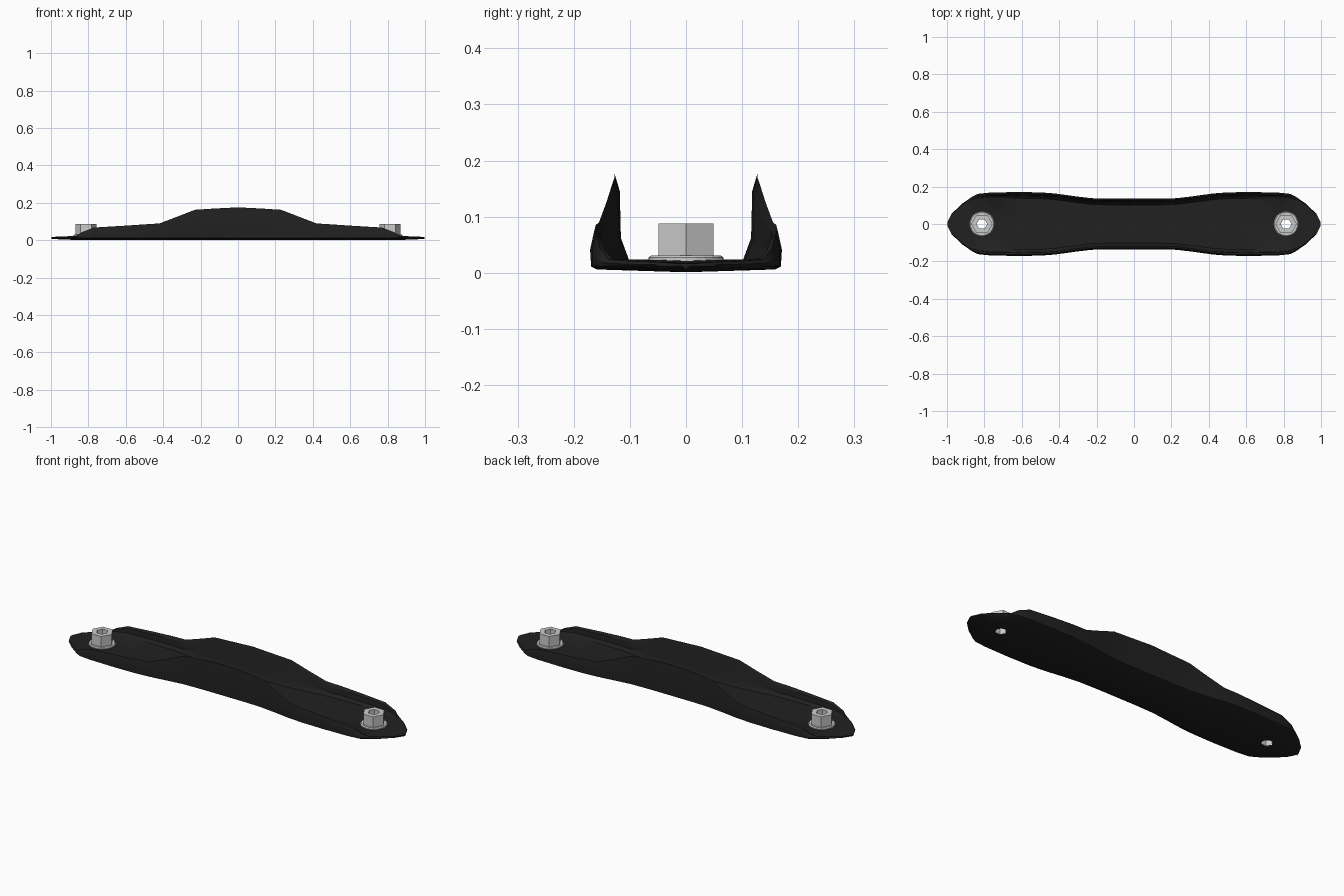
import bpy, bmesh, math

if "Cube" in bpy.data.objects:
    bpy.data.objects.remove(bpy.data.objects["Cube"])

# Half the length of the channel: x, half width, flange top height
half = [(0.0, 0.135, 0.176), (0.12, 0.135, 0.170), (0.23, 0.138, 0.163),
        (0.32, 0.149, 0.128), (0.42, 0.163, 0.090), (0.50, 0.169, 0.085),
        (0.62, 0.171, 0.077), (0.77, 0.168, 0.068), (0.835, 0.161, 0.043),
        (0.865, 0.146, 0.024), (0.92, 0.108, 0.021), (0.975, 0.055, 0.019),
        (0.998, 0.008, 0.016)]
stations = [(-x, w, h) for x, w, h in reversed(half[1:])] + half


def section(w, h, x):
    """Half of the U-shaped cross-section, bottom centre to floor centre."""
    base = 0.001 if abs(x) < 0.85 else 0.001 + 0.04 * (abs(x) - 0.85)
    floor = min(0.024, h)
    t = min(1.0, w / 0.12)
    up = max(0.0, h - floor)
    return [(0, base), (w - 0.012 * t, base + 0.005), (w - 0.002 * t, base + 0.01),
            (w, floor * 0.6 + 0.003 + up * 0.45),
            (w - 0.008 * t, h),
            (w - 0.017 * t, floor + up * 0.80),
            (w - 0.019 * t, floor + up * 0.25),
            (w - 0.033 * t, floor), (0, floor - 0.002)]


def add_object(name, bm):
    bmesh.ops.recalc_face_normals(bm, faces=bm.faces[:])
    me = bpy.data.meshes.new(name)
    bm.to_mesh(me)
    bm.free()
    ob = bpy.data.objects.new(name, me)
    bpy.context.collection.objects.link(ob)
    return ob


def tube(name, profile, sides, x):
    """Revolve a closed (radius, z) profile about a vertical axis."""
    bm = bmesh.new()
    rings = []
    for i in range(sides):
        a = 2 * math.pi * i / sides
        rings.append([bm.verts.new((x + r * math.cos(a), r * math.sin(a), z))
                      for r, z in profile])
    n = len(profile)
    for i in range(sides):
        a, b = rings[i], rings[(i + 1) % sides]
        for j in range(n):
            k = (j + 1) % n
            bm.faces.new((a[j], b[j], b[k], a[k]))
    return add_object(name, bm)


# Channel bracket lofted along x
bm = bmesh.new()
rings = []
for x, w, h in stations:
    right = section(w, h, x)
    ring = right + [(-y, z) for y, z in reversed(right[1:-1])]
    rings.append([bm.verts.new((x, y, z)) for y, z in ring])
n = len(rings[0])
for a, b in zip(rings, rings[1:]):
    for j in range(n):
        bm.faces.new((a[j], a[(j + 1) % n], b[(j + 1) % n], b[j]))
bm.faces.new(rings[0])
bm.faces.new(rings[-1])
bracket = add_object("channel_bracket", bm)

black = bpy.data.materials.new("black_metal")
black.diffuse_color = (0.015, 0.015, 0.015, 1)
black.use_nodes = True
black.node_tree.nodes["Principled BSDF"].inputs["Base Color"].default_value = black.diffuse_color
bracket.data.materials.append(black)

for side, x in (("left", -0.813), ("right", 0.813)):
    # Bolt hole cutter
    bpy.ops.mesh.primitive_cylinder_add(vertices=16, radius=0.031, depth=0.2,
                                        location=(x, 0, 0.02))
    cutter = bpy.context.object
    cutter.name = side + "_hole_cutter"
    mod = bracket.modifiers.new(side + "_hole", 'BOOLEAN')
    mod.operation = 'DIFFERENCE'
    mod.solver = 'EXACT'
    mod.object = cutter
    bpy.context.view_layer.objects.active = bracket
    bpy.ops.object.modifier_apply(modifier=mod.name)
    bpy.data.objects.remove(cutter, do_unlink=True)

    # Washer and hexagonal nut, both open through the middle
    tube(side + "_washer", [(0.03, 0.020), (0.067, 0.020), (0.067, 0.027),
                            (0.062, 0.031), (0.03, 0.031)], 24, x)
    tube(side + "_hex_nut", [(0.029, 0.006), (0.0305, 0.006), (0.0305, 0.029),
                             (0.057, 0.029), (0.057, 0.088), (0.029, 0.088)], 6, x)

# Smooth bracket with crisp edges
bpy.ops.object.select_all(action='DESELECT')
bracket.select_set(True)
bpy.context.view_layer.objects.active = bracket
bpy.ops.object.shade_smooth_by_angle(angle=math.radians(30))
